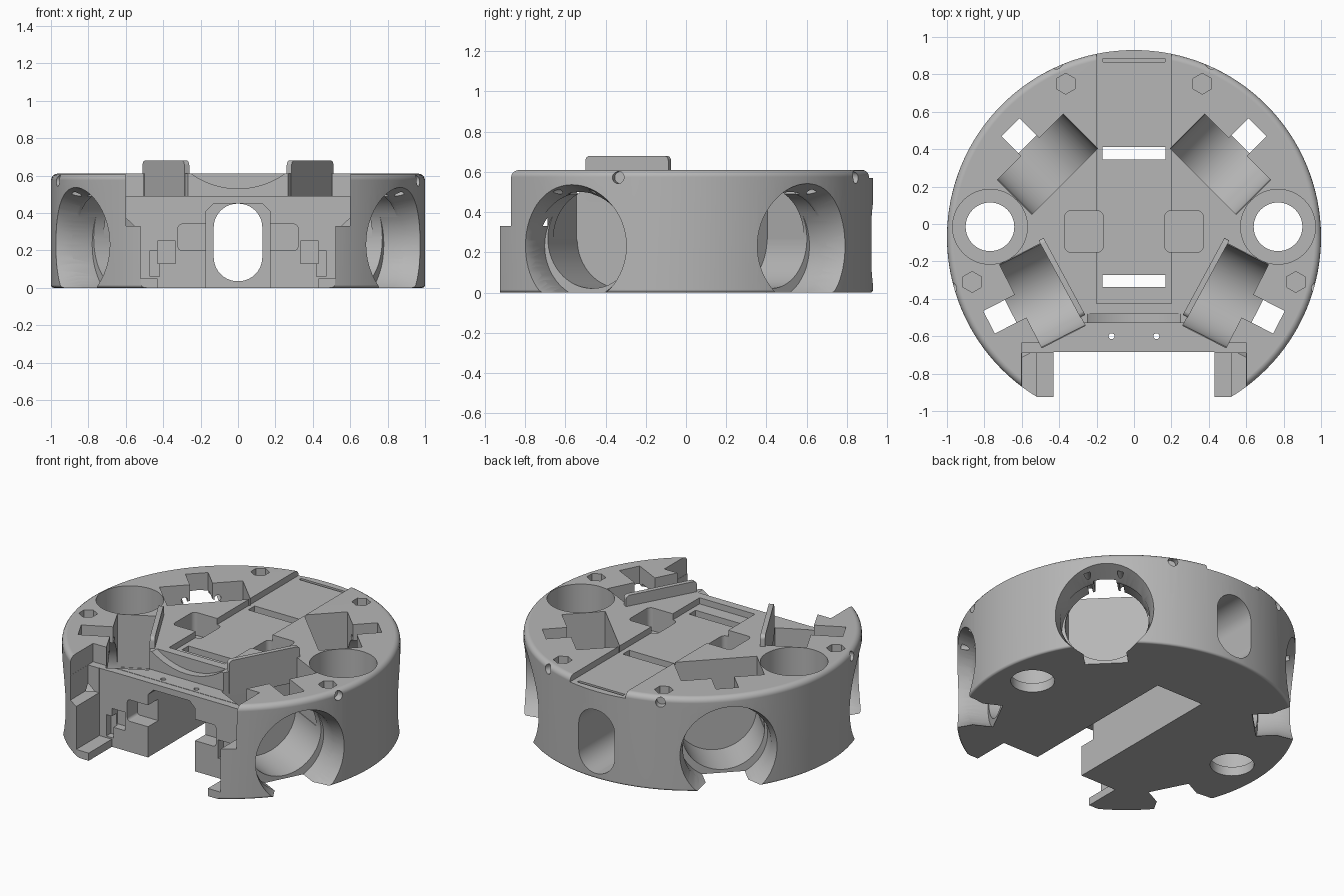
import bpy, bmesh, math
from mathutils import Matrix, Vector

if "Cube" in bpy.data.objects:
    bpy.data.objects.remove(bpy.data.objects["Cube"], do_unlink=True)

grey = bpy.data.materials.new("plain grey")
grey.use_nodes = True
grey.diffuse_color = (0.47, 0.47, 0.47, 1)
grey.node_tree.nodes["Principled BSDF"].inputs["Base Color"].default_value = (0.47, 0.47, 0.47, 1)

HEIGHT = 0.61
CENTRE = Vector((0, -0.07, 0))
cutters = []


def finish(name, bm, matrix=Matrix()):
    bm.transform(matrix)
    bm.normal_update()
    if bm.calc_volume(signed=True) < 0:
        bmesh.ops.reverse_faces(bm, faces=bm.faces)
    mesh = bpy.data.meshes.new(name)
    bm.to_mesh(mesh)
    bm.free()
    mesh.materials.append(grey)
    obj = bpy.data.objects.new(name, mesh)
    bpy.context.collection.objects.link(obj)
    return obj


def box(name, lo, hi, matrix=Matrix(), axis=None, round_by=0, segments=6):
    """Box between two corners; edges along one axis may be rounded."""
    lo, hi = Vector(lo), Vector(hi)
    bm = bmesh.new()
    bmesh.ops.create_cube(bm, size=1)
    size = hi - lo
    bm.transform(Matrix.Translation((lo + hi) / 2) @ Matrix.Diagonal((*size, 1)))
    bm.normal_update()
    if axis is not None:
        edges = [e for e in bm.edges
                 if abs((e.verts[0].co - e.verts[1].co)[axis]) > 0.9 * size[axis]]
        bmesh.ops.bevel(bm, geom=edges, offset=round_by, segments=segments,
                        profile=0.5, affect='EDGES')
    return finish(name, bm, matrix)


def rod(name, r1, r2, start, end, matrix=Matrix(), sides=64):
    """Cylinder or cone between two points."""
    start, end = Vector(start), Vector(end)
    bm = bmesh.new()
    bmesh.ops.create_cone(bm, cap_ends=True, segments=sides, radius1=r1, radius2=r2,
                          depth=(end - start).length)
    turn = (end - start).to_track_quat('Z', 'Y').to_matrix().to_4x4()
    return finish(name, bm, matrix @ Matrix.Translation((start + end) / 2) @ turn)


def cut(obj):
    obj.hide_render = True
    cutters.append(obj)


def volume(mesh):
    bm = bmesh.new()
    bm.from_mesh(mesh)
    result = bm.calc_volume(signed=True)
    bm.free()
    return result


def carve(target, tool):
    """Subtract the tool, accepting only a result that has lost material."""
    before = volume(target.data)
    for solver in ('MANIFOLD', 'EXACT'):
        mod = target.modifiers.new("cut", 'BOOLEAN')
        mod.operation = 'DIFFERENCE'
        mod.solver = solver
        mod.object = tool
        graph = bpy.context.evaluated_depsgraph_get()
        mesh = bpy.data.meshes.new_from_object(target.evaluated_get(graph))
        target.modifiers.remove(mod)
        if before * 0.6 < volume(mesh) < before - 1e-7:
            target.data = mesh
            break
    bpy.data.objects.remove(tool, do_unlink=True)


# Round chassis with softened rims
bm = bmesh.new()
bmesh.ops.create_cone(bm, cap_ends=True, segments=128, radius1=1, radius2=1, depth=HEIGHT)
bm.transform(Matrix.Translation(CENTRE + Vector((0, 0, HEIGHT / 2))))
bm.normal_update()
for top, soft in ((True, 0.035), (False, 0.015)):
    rim = [e for e in bm.edges if all((v.co.z > HEIGHT / 2) == top for v in e.verts)]
    bmesh.ops.bevel(bm, geom=rim, offset=soft, segments=4, profile=0.5, affect='EDGES')
chassis = finish("chassis", bm)

# Front mouth, stepped arms and shelf
cut(box("mouth", (-0.43, -1.2, -0.1), (0.43, -0.685, 0.8)))
cut(box("arm_tips", (-0.8, -1.3, -0.2), (0.8, -0.925, 0.9)))
cut(box("arm_inner", (-0.52, -1.2, 0.05), (0.52, -0.687, 0.8)))
cut(box("arm_step", (-0.6, -1.2, 0.33), (0.6, -0.689, 0.8)))
cut(box("front_shelf", (-0.601, -1.2, 0.49), (0.601, -0.635, 0.81)))
cut(box("deck_front", (-0.45, -0.8, 0.492), (0.45, -0.53, 0.82)))
cut(rod("dish", 0.43, 0.43, (0, -0.6, 0.96), (0, -0.48, 0.96)))

# Central tunnel, open below, with rounded exit at the back
cut(box("tunnel", (-0.17, -0.8, -0.1), (0.17, 0.42, 0.45), axis=1, round_by=0.04, segments=1))
cut(box("back_exit", (-0.13, 0.3, 0.035), (0.13, 1.1, 0.45), axis=1, round_by=0.128, segments=10))

# Deck channel and slots
cut(box("deck_channel", (-0.2, -0.425, HEIGHT - 0.04), (0.2, 1.1, 0.8)))
for y in (-0.338, 0.345):
    cut(box("deck_slot", (-0.168, y, 0.4), (0.168, y + 0.066, 0.7)))
cut(box("rear_slot", (-0.165, 0.865, 0.5), (0.165, 0.885, 0.7)))

for s in (-1, 1):
    mirror = Matrix.Diagonal((s, 1, 1, 1))
    cut(box("deck_pocket", (0.165, -0.15, 0.46), (0.37, 0.07, 0.8), mirror, 2, 0.03))
    cut(box("face_recess", (0.1, -0.8, 0.2), (0.32, -0.58, 0.34), mirror, 1, 0.02))
    cut(box("face_notch", (0.335, -0.8, 0.13), (0.43, -0.63, 0.25), mirror))
    cut(box("face_slit", (0.42, -0.8, 0.06), (0.47, -0.64, 0.2), mirror))
    cut(rod("shelf_hole", 0.016, 0.016, (0.12, -0.6, 0.3), (0.12, -0.6, 0.7), mirror, 16))

    # Vertical side bore with a narrower through hole
    cut(rod("side_bore", 0.2, 0.2, (0.77, -0.015, 0.06), (0.77, -0.015, 0.8), mirror))
    cut(rod("side_hole", 0.13, 0.13, (0.77, -0.015, -0.1), (0.77, -0.015, 0.2), mirror))

    # Nut pockets and their bolt holes through the rim
    for x, y in ((0.365, 0.75), (0.865, -0.31)):
        cut(rod("nut_pocket", 0.056, 0.056, (x, y, 0.53), (x, y, 0.7), mirror, 6))
        out = (Vector((x, y, 0)) - CENTRE).normalized()
        lift = CENTRE + Vector((0, 0, 0.572))
        cut(rod("bolt_hole", 0.03, 0.03, lift + out * 0.955, lift + out * 1.1, mirror, 20))

    # Motor pockets, wheel bores, flared mouths and slots; local x points outward
    for x, y, angle, reach in ((0.4625, 0.32, 45, 0.15), (0.49, -0.38, -27, 0.19)):
        frame = mirror @ Matrix.Translation((x, y, 0)) @ Matrix.Rotation(math.radians(angle), 4, 'Z')
        cut(box("motor_pocket", (-0.13, -0.25, 0.265), (0.13, 0.25, 0.9), frame))
        cut(rod("motor_cradle", 0.247, 0.247, (-0.13, 0, 0.268), (reach + 0.1, 0, 0.268), frame))
        cut(rod("wheel_bore", 0.265, 0.265, (reach, 0, 0.232), (0.8, 0, 0.232), frame))
        cut(rod("wheel_flare", 0.25, 0.34, (reach + 0.08, 0, 0.232), (reach + 0.33, 0, 0.232), frame))
        cut(box("wheel_slot", (0.1, -0.068, 0.25), (reach + 0.13, 0.068, 0.9), frame))
        for side in (-0.1, 0.1):
            cut(rod("screw_hole", 0.02, 0.02, (0.1, side, 0.51), (reach + 0.2, side, 0.51), frame, 16))

# Carve everything out
for cutter in cutters:
    carve(chassis, cutter)

# Upright guard plates beside the front motors
guards = []
for s, side in ((1, "left"), (-1, "right")):
    a, b = Vector((s * 0.287, -0.5, 0)), Vector((s * 0.51, -0.088, 0))
    along = b - a
    frame = Matrix.Translation(a) @ Matrix.Rotation(math.atan2(along.y, along.x), 4, 'Z')
    lo, hi = (0, 0.03) if s > 0 else (-0.03, 0)
    guards.append(box(side + "_guard_plate", (0, lo, 0.45), (along.length, hi, 0.68),
                      frame, 1, 0.025))

# Smooth the curves, keep the edges crisp
bpy.ops.object.select_all(action='DESELECT')
bpy.context.view_layer.objects.active = chassis
for obj in [chassis] + guards:
    obj.select_set(True)
bpy.ops.object.shade_smooth_by_angle(angle=math.radians(30))
chassis.modifiers.new("even shading", 'WEIGHTED_NORMAL').keep_sharp = True
